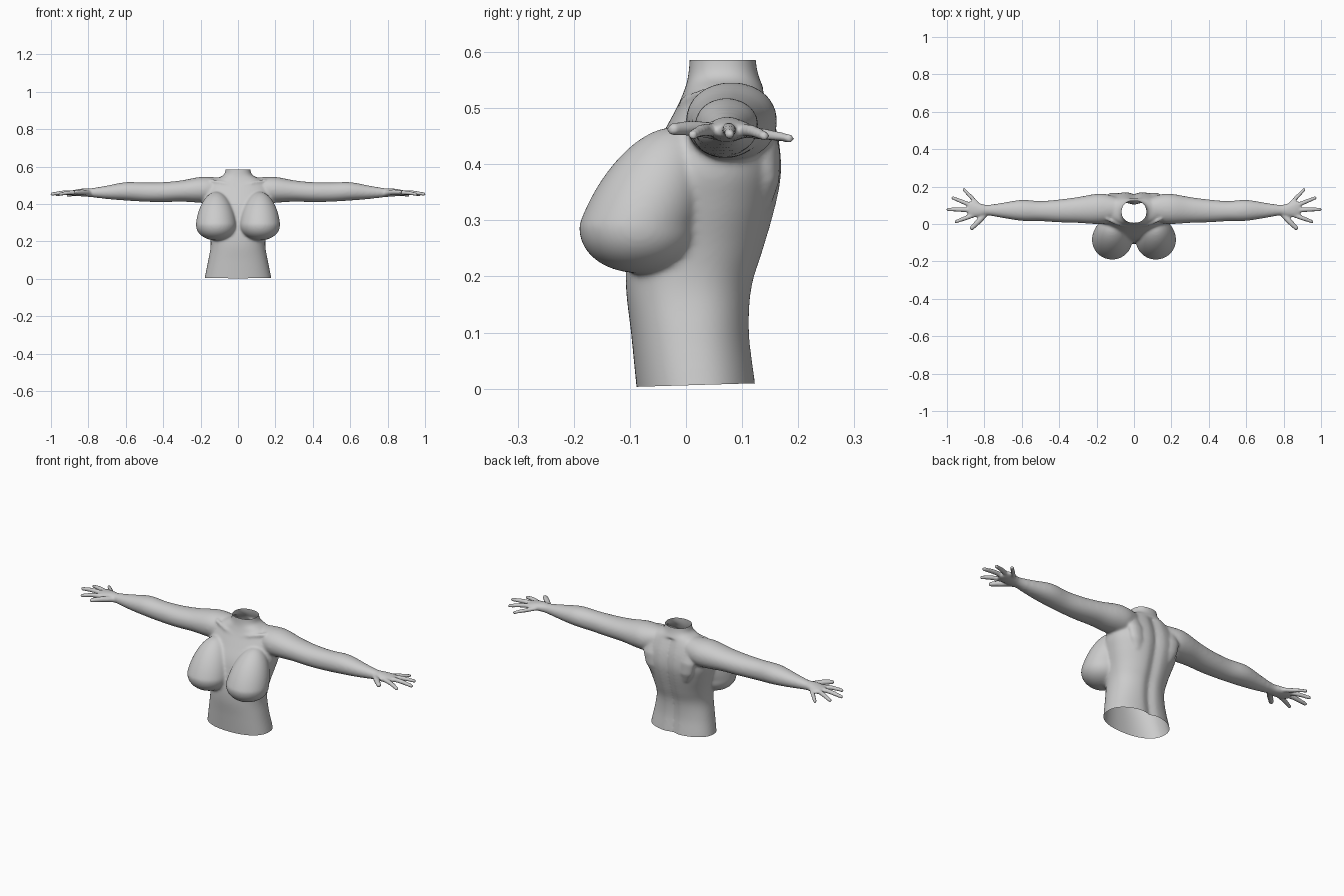
import bpy, bmesh, math
from mathutils import Vector

if "Cube" in bpy.data.objects:
    bpy.data.objects.remove(bpy.data.objects["Cube"])

bm = bmesh.new()


def loft(rings, n=32, power=2.0):
    """Closed skin through rings of (centre, u half-axis, v half-axis)."""
    loops = []
    for c, u, v in rings:
        loop = []
        for i in range(n):
            a = 2 * math.pi * i / n
            ca, sa = math.cos(a), math.sin(a)
            p = Vector(c) + Vector(u) * math.copysign(abs(ca) ** (2 / power), ca) \
                + Vector(v) * math.copysign(abs(sa) ** (2 / power), sa)
            loop.append(bm.verts.new(p))
        loops.append(loop)
    faces = [bm.faces.new(loops[0]), bm.faces.new(loops[-1])]
    for a, b in zip(loops, loops[1:]):
        for i in range(n):
            j = (i + 1) % n
            faces.append(bm.faces.new((a[i], a[j], b[j], b[i])))
    bmesh.ops.recalc_face_normals(bm, faces=faces)
    return [v for l in loops for v in l]


def smooth_rows(rows, steps=5):
    """Catmull-Rom interpolation of number rows."""
    out = []
    for i in range(len(rows) - 1):
        p0, p1, p2, p3 = (rows[max(0, min(len(rows) - 1, i + k))] for k in (-1, 0, 1, 2))
        for s in range(steps):
            t = s / steps
            out.append([0.5 * (2 * b + (c - a) * t + (2 * a - 5 * b + 4 * c - d) * t * t
                               + (3 * b - a - 3 * c + d) * t ** 3)
                        for a, b, c, d in zip(p0, p1, p2, p3)])
    return out + [list(rows[-1])]


# Torso and neck: z, front y, back y, half width
torso = [(-0.04, -0.084, 0.132, 0.185), (0.02, -0.09, 0.125, 0.175), (0.10, -0.098, 0.116, 0.159),
         (0.18, -0.107, 0.121, 0.146), (0.25, -0.105, 0.142, 0.153), (0.33, -0.092, 0.164, 0.175),
         (0.39, -0.075, 0.173, 0.19), (0.45, -0.044, 0.167, 0.185), (0.50, -0.017, 0.152, 0.165),
         (0.532, -0.003, 0.14, 0.125), (0.553, 0.003, 0.131, 0.08), (0.58, 0.006, 0.125, 0.067),
         (0.63, 0.008, 0.122, 0.066)]
skin = loft([((0, (f + b) / 2, z), (w, 0, 0), (0, (b - f) / 2, 0))
             for z, f, b, w in smooth_rows(torso)], 64, 2.25)
# Spine groove down the back
for v in skin:
    if v.co.y > 0.08 and v.co.z < 0.53:
        v.co.y -= 0.014 * math.exp(-(v.co.x / 0.025) ** 2)

# Arm and palm: x, centre y, centre z, half depth, half height
arm = [(0.07, 0.085, 0.485, 0.05, 0.055), (0.15, 0.082, 0.477, 0.078, 0.068),
       (0.21, 0.08, 0.476, 0.08, 0.068), (0.30, 0.075, 0.47, 0.069, 0.057),
       (0.40, 0.07, 0.464, 0.061, 0.053), (0.50, 0.069, 0.464, 0.054, 0.051),
       (0.60, 0.073, 0.468, 0.056, 0.049), (0.70, 0.073, 0.463, 0.041, 0.036),
       (0.78, 0.074, 0.461, 0.028, 0.024), (0.82, 0.074, 0.462, 0.035, 0.022),
       (0.865, 0.079, 0.461, 0.043, 0.017), (0.89, 0.082, 0.459, 0.034, 0.012)]
# Fingers: base, knuckle, tip, base radius
fingers = [((0.79, 0.06, 0.457), (0.833, 0.012, 0.464), (0.872, -0.026, 0.462), 0.016),
           ((0.85, 0.05, 0.461), (0.905, 0.030, 0.461), (0.955, 0.011, 0.452), 0.0125),
           ((0.86, 0.074, 0.461), (0.93, 0.077, 0.462), (0.998, 0.078, 0.453), 0.013),
           ((0.86, 0.095, 0.461), (0.915, 0.118, 0.459), (0.972, 0.141, 0.450), 0.0125),
           ((0.835, 0.105, 0.458), (0.87, 0.143, 0.453), (0.912, 0.187, 0.446), 0.0115)]

for side in (-1, 1):
    loft([((side * x, y, z), (0, ry, 0), (0, 0, rz)) for x, y, z, ry, rz in smooth_rows(arm)], 32, 2.1)

    for base, mid, tip, r in fingers:
        rows = smooth_rows([(*base, r), (*mid, r * 0.93), (*tip, r * 0.72)], 5)
        d = (Vector(tip) - Vector(base)).normalized()
        across = Vector((-d.y, d.x, 0)).normalized()
        across.x *= side
        rings = [((side * x, y, z), across * q, (0, 0, q * 0.95)) for x, y, z, q in rows]
        x, y, z = tip
        end = Vector((side * x, y, z)) + Vector((side * d.x, d.y, d.z)) * 0.004
        rings.append((end, across * r * 0.4, (0, 0, r * 0.4)))
        loft(rings, 14)

    # Breast: full below, drawn out and leaning back towards the collar bone
    ball = bmesh.ops.create_uvsphere(bm, u_segments=40, v_segments=28, radius=1)["verts"]
    for v in ball:
        x, y, z = v.co
        if z > 0:
            dz = z * 0.175
        else:
            dz = -(abs(z) ** 0.9) * 0.085
        v.co = (side * 0.117 + x * 0.108 * (1 - 0.12 * max(z, 0)),
                -0.085 + y * 0.106 + 0.35 * max(dz, 0),
                0.291 + dz)

    # Shoulder blade and collar bone
    loft([((side * x, y, z), (r, 0, 0), (0, r * 0.55, 0)) for x, y, z, r in
          ((0.09, 0.138, 0.32, 0.02), (0.10, 0.145, 0.37, 0.04), (0.11, 0.143, 0.43, 0.045),
           (0.115, 0.13, 0.49, 0.03))], 20)
    loft([((side * x, y, z), (0, 0.011, 0), (0, 0, 0.011)) for x, y, z in
          ((0.018, -0.008, 0.495), (0.08, 0.0, 0.512), (0.15, 0.03, 0.525))], 12)

mesh = bpy.data.meshes.new("upper_body")
bm.to_mesh(mesh)
bm.free()
body = bpy.data.objects.new("upper_body", mesh)
bpy.context.collection.objects.link(body)
bpy.context.view_layer.objects.active = body
body.select_set(True)

# Fuse all parts into one skin
remesh = body.modifiers.new("fuse", 'REMESH')
remesh.mode = 'VOXEL'
remesh.voxel_size = 0.0055
bpy.ops.object.modifier_apply(modifier="fuse")

# Soften the joins, sparing the hands
soft = body.vertex_groups.new(name="soft")
soft.add([v.index for v in body.data.vertices if abs(v.co.x) < 0.74], 1.0, 'REPLACE')
for iterations, group in ((14, "soft"), (3, "")):
    mod = body.modifiers.new("smooth", 'SMOOTH')
    mod.factor = 0.5
    mod.iterations = iterations
    mod.vertex_group = group
    bpy.ops.object.modifier_apply(modifier=mod.name)

# Cut the neck and waist open
bm = bmesh.new()
bm.from_mesh(body.data)
for co, no in (((0, 0, 0.586), (0, 0, 1)), ((0, 0, 0.006), (0, 0.03, -1))):
    bmesh.ops.bisect_plane(bm, geom=bm.verts[:] + bm.edges[:] + bm.faces[:],
                           plane_co=co, plane_no=no, clear_outer=True)
bm.to_mesh(body.data)
bm.free()
bpy.ops.object.shade_smooth()
